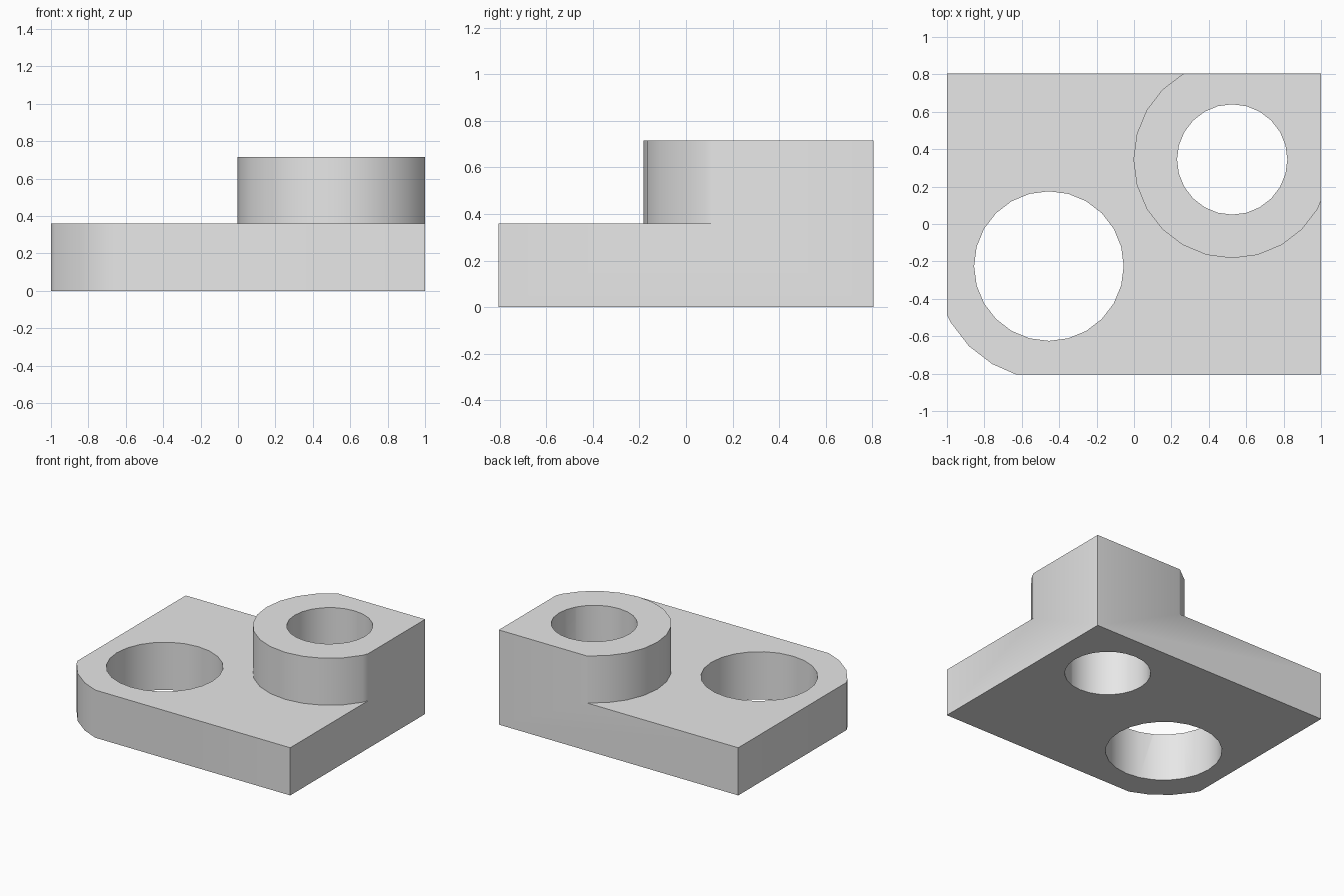
import bpy
import bmesh
from math import cos, sin, radians

if "Cube" in bpy.data.objects:
    bpy.data.objects.remove(bpy.data.objects["Cube"], do_unlink=True)

BACK, STEP, TOP = 0.805, 0.36, 0.715
BIG_HOLE, BOSS = (-0.455, -0.225), (0.525, 0.345)

grey = bpy.data.materials.new("light_grey")
grey.use_nodes = True
grey.diffuse_color = (0.8, 0.8, 0.8, 1)
grey.node_tree.nodes["Principled BSDF"].inputs["Base Color"].default_value = (0.8, 0.8, 0.8, 1)


def arc(centre, radius, start, end):
    """Points every 15 degrees, both ends included."""
    step = 15 if end > start else -15
    return [(centre[0] + radius * cos(radians(a)), centre[1] + radius * sin(radians(a)))
            for a in range(start, end + step, step)]


def prism(name, outline, bottom, top):
    bm = bmesh.new()
    base = bm.faces.new([bm.verts.new((x, y, bottom)) for x, y in outline])
    new = bmesh.ops.extrude_face_region(bm, geom=[base])["geom"]
    bmesh.ops.translate(bm, vec=(0, 0, top - bottom),
                        verts=[v for v in new if isinstance(v, bmesh.types.BMVert)])
    bmesh.ops.recalc_face_normals(bm, faces=bm.faces)
    mesh = bpy.data.meshes.new(name)
    bm.to_mesh(mesh)
    bm.free()
    mesh.materials.append(grey)
    obj = bpy.data.objects.new(name, mesh)
    bpy.context.collection.objects.link(obj)
    return obj


# Full-height block, with the front right corner rounded around the big hole
corner = arc(BIG_HOLE, 0.605, 210, 240)
outline = [(-1, BACK), (-1, -0.487)] + corner + [(-0.63, -BACK), (1, -BACK), (1, BACK)]
body = prism("stepped_bracket", outline, 0, TOP)

# Cutters: the low step around the boss, and two through holes
step_outline = arc(BOSS, 0.528, 105, 345) + [(1.2, 0.208), (1.2, -1), (-1.2, -1), (-1.2, 0.855)]
cutters = [
    prism("step_cutter", step_outline, STEP, 1),
    prism("big_hole_cutter", arc(BIG_HOLE, 0.4, 0, 345), -0.2, 1.2),
    prism("boss_hole_cutter", arc(BOSS, 0.295, 0, 345), -0.2, 1.2),
]
bpy.ops.object.select_all(action='DESELECT')
body.select_set(True)
bpy.context.view_layer.objects.active = body
for cutter in cutters:
    cut = body.modifiers.new(cutter.name, 'BOOLEAN')
    cut.operation = 'DIFFERENCE'
    cut.solver = 'EXACT'
    cut.object = cutter
    bpy.ops.object.modifier_apply(modifier=cut.name)
    bpy.data.objects.remove(cutter, do_unlink=True)

# Smooth curved walls, sharp rims
bpy.ops.object.shade_smooth_by_angle(angle=radians(30))
